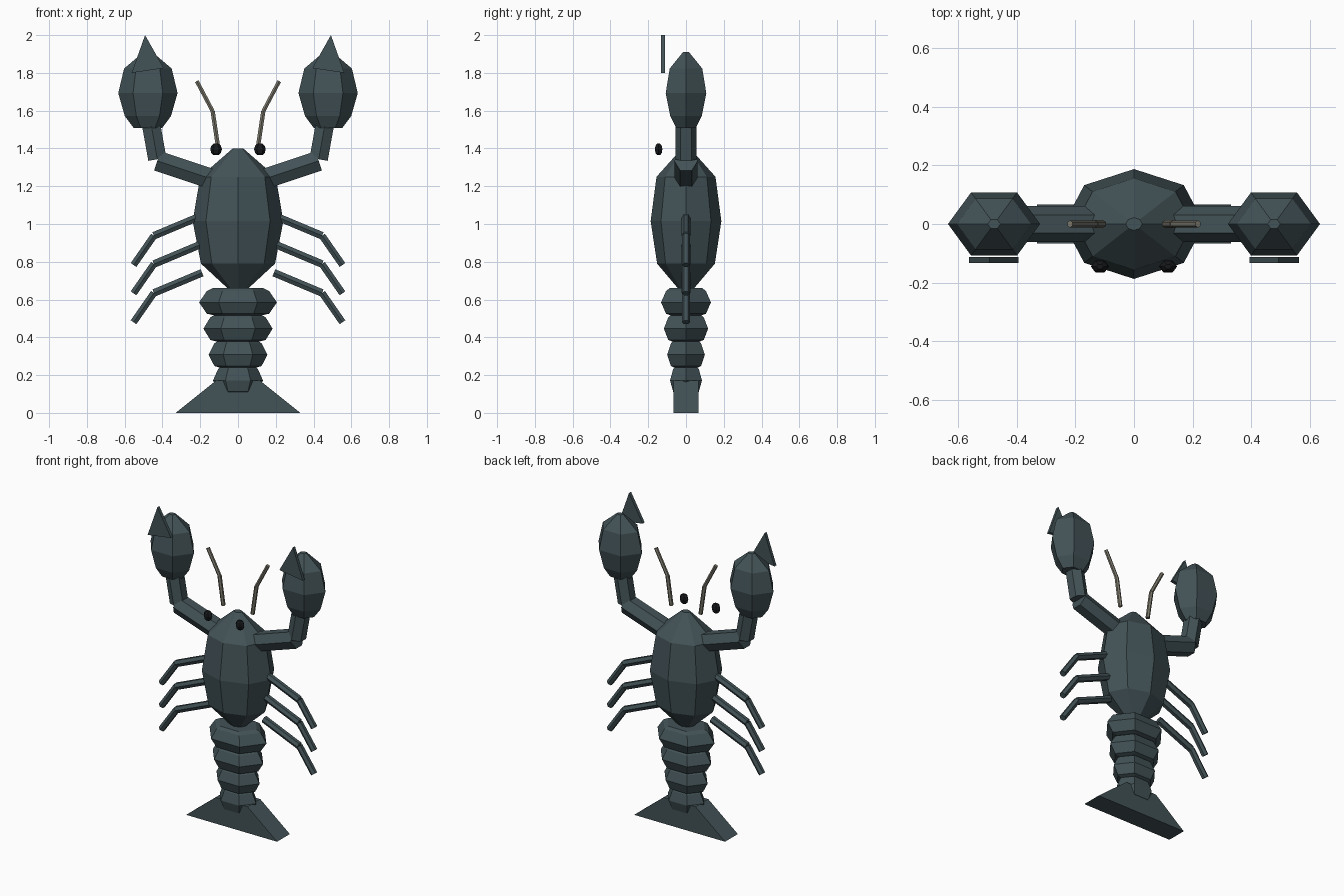
import bpy, math
from mathutils import Vector

if "Cube" in bpy.data.objects:
    bpy.data.objects.remove(bpy.data.objects["Cube"])


def material(name, rgb):
    m = bpy.data.materials.new(name)
    m.diffuse_color = (*rgb, 1)
    m.use_nodes = True
    m.node_tree.nodes["Principled BSDF"].inputs["Base Color"].default_value = m.diffuse_color
    return m


SHELL = material("shell", (0.055, 0.085, 0.095))
BLACK = material("eye_black", (0.008, 0.009, 0.011))
TAN = material("feeler_tan", (0.2, 0.19, 0.15))


def loft(name, rings, mat):
    """Skin a list of equal-length rings and cap both ends."""
    n = len(rings[0])
    verts = [v for ring in rings for v in ring]
    faces = [tuple(reversed(range(n))), tuple(range(len(verts) - n, len(verts)))]
    for k in range(len(rings) - 1):
        for i in range(n):
            a, b = k * n + i, k * n + (i + 1) % n
            faces.append((a, b, b + n, a + n))
    me = bpy.data.meshes.new(name)
    me.from_pydata(verts, [], faces)
    me.validate()
    me.materials.append(mat)
    ob = bpy.data.objects.new(name, me)
    bpy.context.collection.objects.link(ob)
    # consistent outward normals
    import bmesh
    bm = bmesh.new()
    bm.from_mesh(me)
    bmesh.ops.recalc_face_normals(bm, faces=bm.faces)
    bm.to_mesh(me)
    bm.free()
    return ob


def lathe(name, profile, sides, centre, y_scale, mat=SHELL):
    """Faceted upright solid; profile is (radius, z offset) from bottom to top."""
    cx, cy, cz = centre
    ang = [2 * math.pi * i / sides for i in range(sides)]
    return loft(name, [[(cx + r * math.cos(a), cy + r * y_scale * math.sin(a), cz + z)
                        for a in ang] for r, z in profile], mat)


def rod(name, p, q, r, mat=SHELL, sides=6):
    """Straight bar between two (x, z) points in the y = 0 plane."""
    p, q = Vector((p[0], 0, p[1])), Vector((q[0], 0, q[1]))
    u = Vector((0, 1, 0))
    v = (q - p).normalized().cross(u)
    ang = [2 * math.pi * i / sides for i in range(sides)]
    return loft(name, [[c + r * (u * math.cos(a) + v * math.sin(a)) for a in ang]
                       for c in (p, q)], mat)


# Main body shell
lathe("body", [(0.05, 0.655), (0.196, 0.79), (0.24, 1.015), (0.2, 1.25), (0.028, 1.40)],
      8, (0, 0, 0), 0.78)

# Tail rings
for i, (r, z) in enumerate([(0.206, 0.585), (0.183, 0.446), (0.156, 0.308), (0.132, 0.172)]):
    lathe(f"tail_ring_{i + 1}", [(r * 0.58, -0.07), (r * 0.8, -0.06), (r, 0),
                                 (r * 0.8, 0.06), (r * 0.66, 0.075)], 6, (0, 0, z), 0.74)

# Tail fan slab
fan = [(-0.33, 0), (0.33, 0), (0.115, 0.172), (-0.115, 0.172)]
loft("tail_fan", [[(x, y, z) for x, z in fan] for y in (-0.066, 0.066)], SHELL)

for s, side in ((-1, "left"), (1, "right")):
    # Arm and claw
    rod(f"{side}_upper_arm", (s * 0.13, 1.235), (s * 0.427, 1.334), 0.062)
    rod(f"{side}_forearm", (s * 0.427, 1.343), (s * 0.466, 1.56), 0.056)
    lathe(f"{side}_claw", [(0.075, -0.185), (0.122, -0.122), (0.157, 0),
                           (0.126, 0.13), (0.022, 0.218)], 6, (s * 0.477, 0, 1.693), 0.79)
    # Pincer plate in front of the claw
    tip = [(s * 0.563, 1.80), (s * 0.393, 1.825), (s * 0.492, 2.0)]
    loft(f"{side}_pincer", [[(x, y, z) for x, z in tip] for y in (-0.133, -0.112)], SHELL)
    # Walking legs
    for i, z in enumerate((1.045, 0.895, 0.742)):
        knee = (s * 0.445, z - 0.107)
        rod(f"{side}_leg_{i + 1}_upper", (s * 0.19, z), knee, 0.023)
        rod(f"{side}_leg_{i + 1}_lower", knee, (s * 0.553, z - 0.262), 0.021)
    # Eye and feeler
    lathe(f"{side}_eye", [(0.012, -0.031), (0.025, -0.02), (0.031, 0), (0.025, 0.02),
                          (0.012, 0.031)], 6, (s * 0.116, -0.145, 1.395), 0.75, BLACK)
    bend = (s * 0.134, 1.597)
    rod(f"{side}_feeler_base", (s * 0.106, 1.41), bend, 0.013, TAN)
    rod(f"{side}_feeler_tip", bend, (s * 0.218, 1.756), 0.012, TAN)
